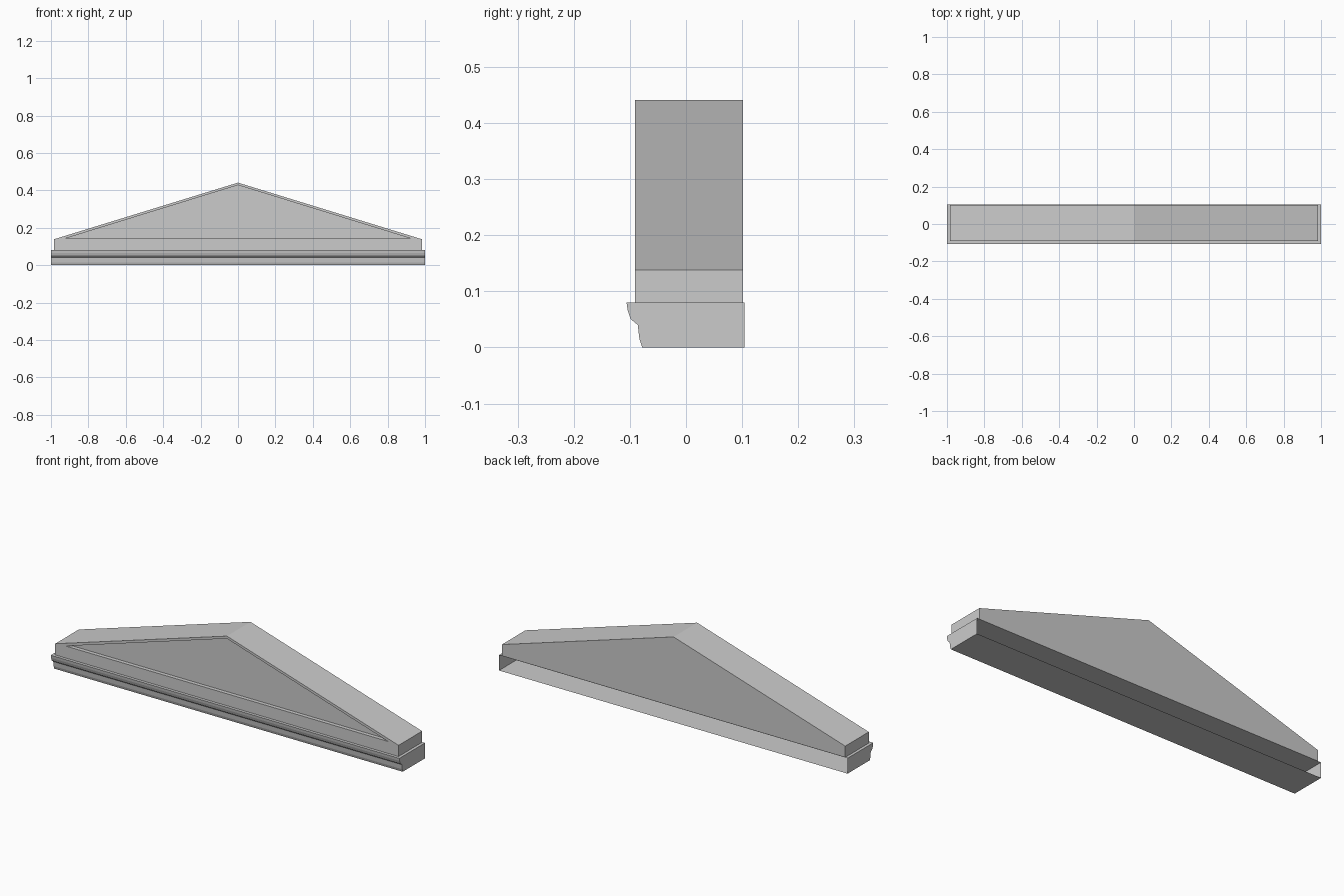
import bpy
import bmesh

cube = bpy.data.objects.get("Cube")
if cube:
    bpy.data.objects.remove(cube, do_unlink=True)

stone = bpy.data.materials.new("grey_stone")
stone.use_nodes = True
GREY = (0.6, 0.6, 0.6, 1)
stone.diffuse_color = GREY
stone.node_tree.nodes["Principled BSDF"].inputs["Base Color"].default_value = GREY


def finish(name, bm):
    mesh = bpy.data.meshes.new(name)
    bm.to_mesh(mesh)
    bm.free()
    mesh.materials.append(stone)
    obj = bpy.data.objects.new(name, mesh)
    bpy.context.collection.objects.link(obj)
    return obj


def extrude_profile(bm, start, end):
    """Cap a closed outline at both ends and join the caps; returns caps and sides."""
    a = [bm.verts.new(p) for p in start]
    b = [bm.verts.new(p) for p in end]
    caps = [bm.faces.new(a), bm.faces.new(b)]
    n = len(a)
    sides = [bm.faces.new((a[i], a[(i + 1) % n], b[(i + 1) % n], b[i])) for i in range(n)]
    bmesh.ops.recalc_face_normals(bm, faces=bm.faces[:])
    return caps, sides


# Moulded cornice: a (y, z) section swept along x, left open at the back
section = [(0.104, 0), (-0.078, 0), (-0.083, 0.015), (-0.086, 0.04), (-0.099, 0.051),
           (-0.104, 0.066), (-0.106, 0.08), (0.104, 0.08)]
bm = bmesh.new()
caps, sides = extrude_profile(bm, [(-1, y, z) for y, z in section],
                              [(1, y, z) for y, z in section])
bmesh.ops.delete(bm, geom=[sides[-1]], context="FACES_ONLY")
finish("cornice", bm)

# Gabled block: an (x, z) outline extruded front to back
FRONT, BACK, RECESS = -0.091, 0.102, 0.02
gable = [(-0.985, 0.08), (0.985, 0.08), (0.985, 0.138), (0, 0.441), (-0.985, 0.138)]
bm = bmesh.new()
caps, sides = extrude_profile(bm, [(x, FRONT, z) for x, z in gable],
                              [(x, BACK, z) for x, z in gable])

# Sunken triangular panel: replace the front with a border, reveals and panel
outer = list(caps[0].verts)
bmesh.ops.delete(bm, geom=[caps[0]], context="FACES_ONLY")
outer.sort(key=lambda v: (round(v.co.z, 3), v.co.x))
low_l, low_r, eave_l, eave_r, apex = outer
panel = [(-0.925, 0.142), (0.925, 0.142), (0, 0.428)]
rim = [bm.verts.new((x, FRONT, z)) for x, z in panel]
sunk = [bm.verts.new((x, FRONT + RECESS, z)) for x, z in panel]
left, right, top = rim
for border in ((low_l, low_r, right, left), (low_r, eave_r, right),
               (eave_r, apex, top, right), (apex, eave_l, left, top),
               (eave_l, low_l, left)):
    bm.faces.new(border)
for i in range(3):
    j = (i + 1) % 3
    bm.faces.new((rim[i], rim[j], sunk[j], sunk[i]))
bm.faces.new(sunk)
bmesh.ops.recalc_face_normals(bm, faces=bm.faces[:])
finish("pediment", bm)
